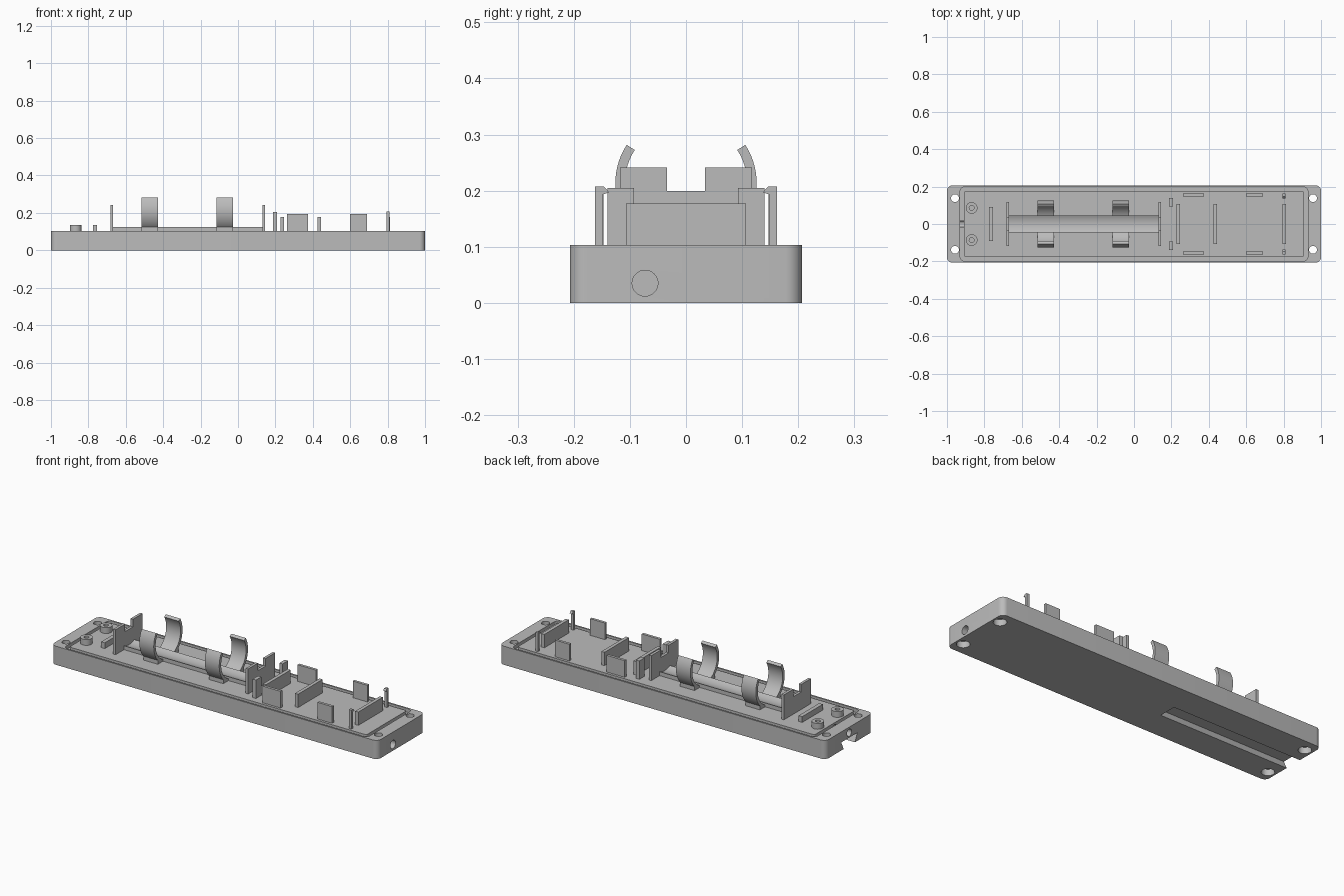
import bpy, bmesh, math
from mathutils import Vector

cube = bpy.data.objects.get("Cube")
if cube:
    bpy.data.objects.remove(cube, do_unlink=True)

grey = bpy.data.materials.new("plain grey")
grey.use_nodes = True
COLOUR = (0.5, 0.5, 0.5, 1)
grey.diffuse_color = COLOUR
grey.node_tree.nodes["Principled BSDF"].inputs["Base Color"].default_value = COLOUR

TOP = 0.103      # deck height
SINK = 0.01      # how far deck parts sink into the base


def prism(name, points, axis, lo, hi):
    """Extrude a 2D outline along an axis; points are the other two axes in order."""
    bm = bmesh.new()

    def place(p, d):
        c = list(p)
        c.insert("xyz".index(axis), d)
        return Vector(c)
    face = bm.faces.new([bm.verts.new(place(p, lo)) for p in points])
    ext = bmesh.ops.extrude_face_region(bm, geom=[face])
    shift = place((0, 0), hi - lo)
    bmesh.ops.translate(bm, vec=shift, verts=[v for v in ext["geom"] if isinstance(v, bmesh.types.BMVert)])
    bmesh.ops.recalc_face_normals(bm, faces=bm.faces)
    mesh = bpy.data.meshes.new(name)
    bm.to_mesh(mesh)
    bm.free()
    mesh.materials.append(grey)
    obj = bpy.data.objects.new(name, mesh)
    bpy.context.collection.objects.link(obj)
    return obj


def arc(cx, cy, r, a0, a1, n):
    return [(cx + r * math.cos(math.radians(a0 + (a1 - a0) * i / n)),
             cy + r * math.sin(math.radians(a0 + (a1 - a0) * i / n))) for i in range(n + 1)]


def circle(cx, cy, r, n=32):
    return arc(cx, cy, r, 0, 360, n)[:-1]


def rounded(hx, hy, r):
    pts = []
    for sx, sy, a in ((1, 1, 0), (-1, 1, 90), (-1, -1, 180), (1, -1, 270)):
        pts += arc(sx * (hx - r), sy * (hy - r), r, a, a + 90, 8)
    return pts


def box(name, x0, x1, y0, y1, z1, z0=TOP - SINK):
    return prism(name, [(x0, y0), (x1, y0), (x1, y1), (x0, y1)], "z", z0, z1)


def cut(obj, cutter):
    mod = obj.modifiers.new("cut", "BOOLEAN")
    mod.operation = "DIFFERENCE"
    mod.solver = "EXACT"
    mod.object = cutter
    bpy.context.view_layer.objects.active = obj
    bpy.ops.object.modifier_apply(modifier=mod.name)
    bpy.data.objects.remove(cutter, do_unlink=True)


def smooth(obj):
    bpy.ops.object.select_all(action="DESELECT")
    obj.select_set(True)
    bpy.context.view_layer.objects.active = obj
    bpy.ops.object.shade_smooth_by_angle(angle=math.radians(30))


# Base slab with a seal groove around the deck
base = prism("base", rounded(1, 0.207, 0.03), "z", 0, TOP)
groove = prism("groove_cutter", rounded(0.93, 0.198, 0.025), "z", TOP - 0.02, TOP + 0.02)
cut(groove, prism("groove_core", rounded(0.91, 0.176, 0.012), "z", 0, 0.2))
cut(base, groove)

# Counterbored corner screw holes
for sx in (-1, 1):
    for sy in (-1, 1):
        cut(base, prism("screw_cutter", circle(sx * 0.957, sy * 0.138, 0.021), "z", -0.1, 0.2))
        cut(base, prism("bore_cutter", circle(sx * 0.957, sy * 0.138, 0.033), "z", -0.1, 0.035))

# Cable holes in the ends and the dovetail slot underneath
cut(base, prism("cable_cutter", circle(-0.073, 0.035, 0.023), "x", 0.85, 1.1))
cut(base, prism("end_hole_cutter", circle(0, 0.072, 0.02), "x", -1.1, -0.9))
cut(base, prism("slot_cutter", [(-0.045, -0.01), (0.045, -0.01), (0.07, 0.045), (-0.07, 0.045)],
                "x", -1.1, -0.21))
smooth(base)

# Concave cradle running between the end plates
trough = [(-0.045, TOP - SINK), (0.045, TOP - SINK)] + arc(0, 0.213, 0.099, 297, 243, 12)
smooth(prism("cradle", trough, "x", -0.67, 0.132))

# Open spring clips on their feet
for side, x in (("right", -0.516), ("left", -0.115)):
    ring = arc(0, 0.213, 0.126, -213, 33, 48) + arc(0, 0.213, 0.109, 33, -213, 48)
    smooth(prism(side + "_clip", ring, "x", x, x + 0.088))
    foot = ([(-0.09, TOP - SINK), (0.09, TOP - SINK), (0.09, 0.128)]
            + arc(0, 0.213, 0.118, 314, 226, 16) + [(-0.09, 0.128)])
    smooth(prism(side + "_clip_foot", foot, "x", x, x + 0.088))

# Notched end plates of the cradle
notched = [(-0.118, TOP - SINK), (0.118, TOP - SINK), (0.118, 0.241), (0.034, 0.241),
           (0.034, 0.199), (-0.034, 0.199), (-0.034, 0.241), (-0.118, 0.241)]
for side, x in (("right", -0.682), ("left", 0.13)):
    prism(side + "_end_plate", notched, "x", x, x + 0.015)

# Cross ribs
box("low_rib", -0.775, -0.753, -0.09, 0.09, 0.135)
for name, x in (("inner_rib", 0.228), ("middle_rib", 0.424), ("outer_rib", 0.793)):
    box(name, x, x + 0.019, -0.107, 0.107, 0.177)

# Parts mirrored front and back
for side, s in (("front", -1), ("back", 1)):
    box(side + "_stop", 0.188, 0.208, s * 0.093, s * 0.14, 0.205)
    box(side + "_short_guide", 0.262, 0.374, s * 0.147, s * 0.162, 0.195)
    box(side + "_outer_guide", 0.6, 0.69, s * 0.147, s * 0.162, 0.195)
    hook = [(s * 0.162, TOP - SINK), (s * 0.162, 0.207), (s * 0.146, 0.207), (s * 0.137, 0.197),
            (s * 0.149, 0.193), (s * 0.149, TOP - SINK)]
    prism(side + "_latch_post", hook, "x", 0.793, 0.809)
    standoff = prism(side + "_standoff", circle(-0.868, s * 0.086, 0.031), "z", TOP - SINK, 0.135)
    cut(standoff, prism("pin_cutter", circle(-0.868, s * 0.086, 0.013), "z", TOP, 0.2))
    smooth(standoff)
